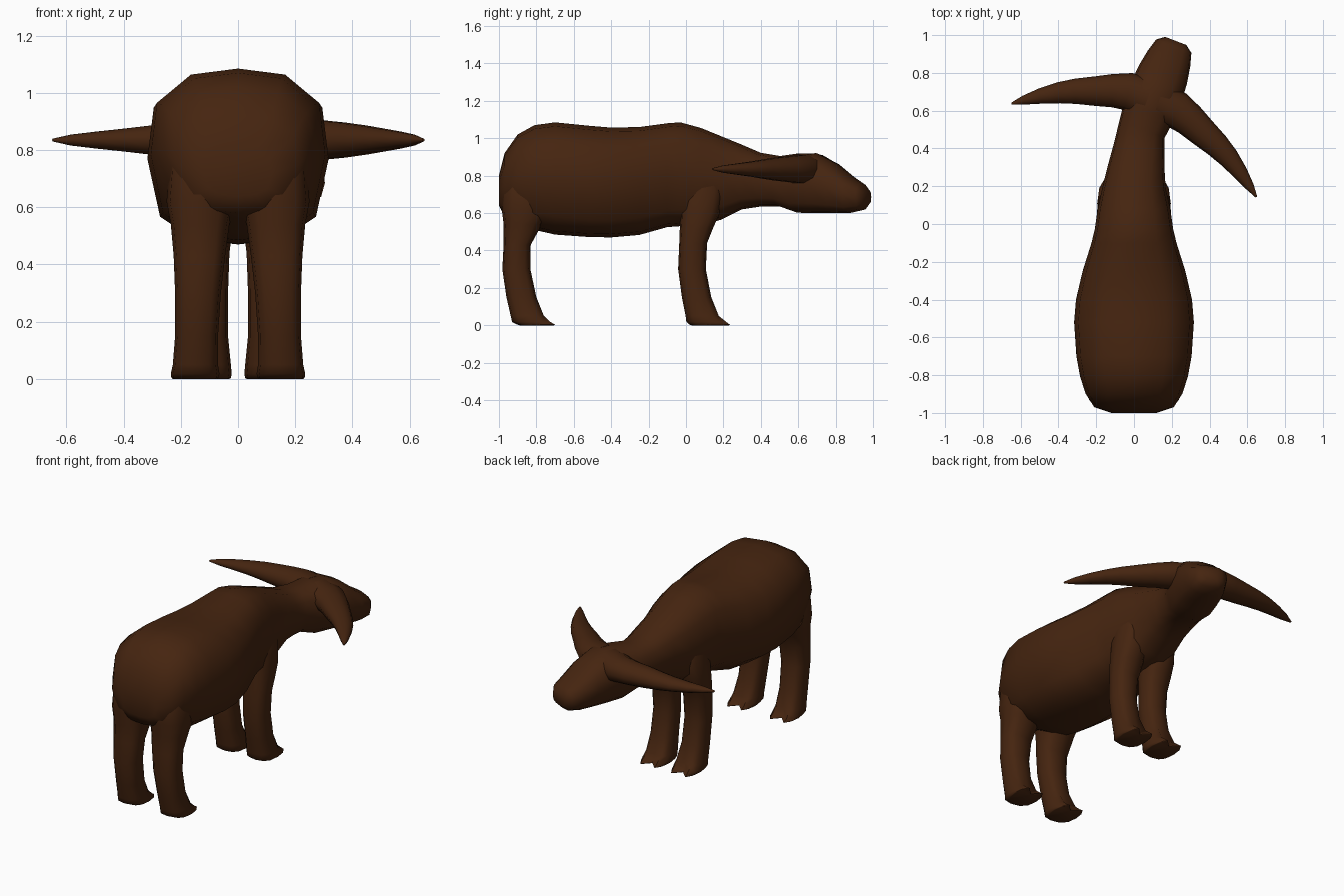
import bpy, bmesh, math
from mathutils import Vector

if "Cube" in bpy.data.objects:
    bpy.data.objects.remove(bpy.data.objects["Cube"])

brown = bpy.data.materials.new("dark brown hide")
brown.diffuse_color = (0.06, 0.018, 0.005, 1)
brown.use_nodes = True
brown.node_tree.nodes["Principled BSDF"].inputs["Base Color"].default_value = brown.diffuse_color


def loft(name, rings):
    """Skin a list of closed rings and cap both ends."""
    bm = bmesh.new()
    rows = [[bm.verts.new(p) for p in r] for r in rings]
    n = len(rows[0])
    for a, b in zip(rows, rows[1:]):
        for i in range(n):
            j = (i + 1) % n
            bm.faces.new((a[i], a[j], b[j], b[i]))
    bm.faces.new(rows[0])
    bm.faces.new(rows[-1])
    bmesh.ops.recalc_face_normals(bm, faces=bm.faces)
    me = bpy.data.meshes.new(name)
    bm.to_mesh(me)
    bm.free()
    ob = bpy.data.objects.new(name, me)
    bpy.context.collection.objects.link(ob)
    me.materials.append(brown)
    bpy.ops.object.select_all(action='DESELECT')
    ob.select_set(True)
    bpy.context.view_layer.objects.active = ob
    bpy.ops.object.shade_smooth_by_angle(angle=math.radians(60))
    return ob


# head frame: turned toward +x
YAW = math.radians(20.9)
FWD = Vector((math.sin(YAW), math.cos(YAW), 0))
SIDE = Vector((math.cos(YAW), -math.sin(YAW), 0))
ORIGIN = Vector((0, 0.39, 0))

# body, neck and head in one skin; half section mirrored to a 12-sided ring
half = [(0, 1), (.54, .93), (.93, .6), (1, 0), (.86, -.68), (.5, -.94), (0, -1)]
section = half + [(-u, v) for u, v in half[-2:0:-1]]


def body_ring(x, y, zb, zt, hw, yaw):
    c, s = math.cos(yaw), math.sin(yaw)
    zm, h = (zb + zt) / 2, (zt - zb) / 2
    return [(x + c * u * hw, y - s * u * hw, zm + v * h) for u, v in section]


# y, bottom, top, half width
trunk = [(-1.0, .64, .80, .12), (-.97, .58, .92, .21), (-.90, .56, 1.02, .255),
         (-.81, .51, 1.07, .285), (-.70, .485, 1.085, .305), (-.52, .472, 1.067, .317),
         (-.40, .47, 1.057, .307), (-.25, .483, 1.06, .272), (-.10, .525, 1.08, .225),
         (-.03, .53, 1.085, .208), (.08, .535, 1.055, .192), (.19, .565, 1.01, .168)]
rings = [body_ring(0, y, b, t, w, 0) for y, b, t, w in trunk]
rings.append(body_ring(.012, .30, .62, .965, .15, .08))
rings.append(body_ring(.028, .40, .635, .922, .137, .2))
# distance along head, bottom, top, half width
head = [(.12, .635, .905, .128), (.22, .602, .918, .14), (.33, .60, .92, .143),
        (.43, .60, .87, .136), (.52, .60, .80, .12), (.59, .615, .755, .1),
        (.62, .645, .725, .06)]
for s, b, t, w in head:
    p = ORIGIN + FWD * s
    rings.append(body_ring(p.x, p.y, b, t, w, YAW))
loft("body_and_head", rings)

# horns: sideways distance, forward distance, flat radius, vertical radius
horn = [(.03, .28, .11, .085), (.14, .28, .10, .078), (.22, .254, .088, .071),
        (.305, .219, .078, .064), (.40, .182, .067, .053), (.48, .143, .056, .042),
        (.565, .092, .041, .031), (.64, .04, .024, .02), (.694, .0, .005, .005)]
for side, tag in ((1, "right"), (-1, "left")):
    rings = []
    for i, (l, s, rf, rv) in enumerate(horn):
        a, b = horn[max(i - 1, 0)], horn[min(i + 1, len(horn) - 1)]
        t = (SIDE * side * (b[0] - a[0]) + FWD * (b[1] - a[1])).normalized()
        nrm = Vector((-t.y, t.x, 0))
        mid = ORIGIN + SIDE * side * l + FWD * s + Vector((0, 0, .835))
        rings.append([mid + nrm * rf * math.cos(k * math.pi / 5)
                      + Vector((0, 0, rv * math.sin(k * math.pi / 5))) for k in range(10)])
    loft("horn_" + tag, rings)


# legs with a split toe
def leg(name, side, rows):
    rings = []
    for z, y0, y1, xi, xo, notch in rows:
        ring = []
        for k in range(12):
            a = k * math.pi / 6
            sx, cy = math.sin(a), math.cos(a)
            px = math.copysign(abs(sx) ** .75, sx)
            py = math.copysign(abs(cy) ** .75, cy)
            y = (y0 + y1) / 2 + py * (y1 - y0) / 2
            if k == 0:
                y -= notch
            elif k in (1, 11):
                y = y + (y1 - y) * min(1, notch * 25)
            ring.append((side * ((xi + xo) / 2 + px * (xo - xi) / 2), y, z))
        rings.append(ring)
    loft(name, rings)


# height, back, front, inner x, outer x, toe notch
front_rows = [(.90, -.02, .16, .03, .14, 0), (.72, -.03, .20, .015, .185, 0),
              (.60, -.03, .18, .015, .195, 0), (.52, -.033, .145, .02, .195, 0),
              (.44, -.036, .113, .03, .19, 0), (.30, -.042, .106, .035, .185, 0),
              (.15, -.022, .135, .035, .185, 0), (.05, -.002, .18, .025, .19, .02),
              (.018, .002, .215, .022, .195, .04), (.003, .02, .235, .025, .192, .05),
              (0, .03, .23, .03, .188, .05)]
rear_rows = [(.92, -.92, -.72, .03, .17, 0), (.75, -.985, -.70, .01, .24, 0),
             (.62, -.985, -.72, .012, .25, 0), (.54, -.975, -.77, .03, .235, 0),
             (.43, -.975, -.83, .045, .225, 0), (.30, -.982, -.832, .06, .22, 0),
             (.15, -.96, -.80, .07, .22, 0), (.05, -.937, -.755, .07, .228, .02),
             (.018, -.93, -.725, .065, .235, .04), (.003, -.90, -.70, .068, .233, .05),
             (0, -.89, -.705, .072, .228, .05)]
for side, tag in ((1, "right"), (-1, "left")):
    leg("front_leg_" + tag, side, front_rows)
    leg("rear_leg_" + tag, side, rear_rows)
